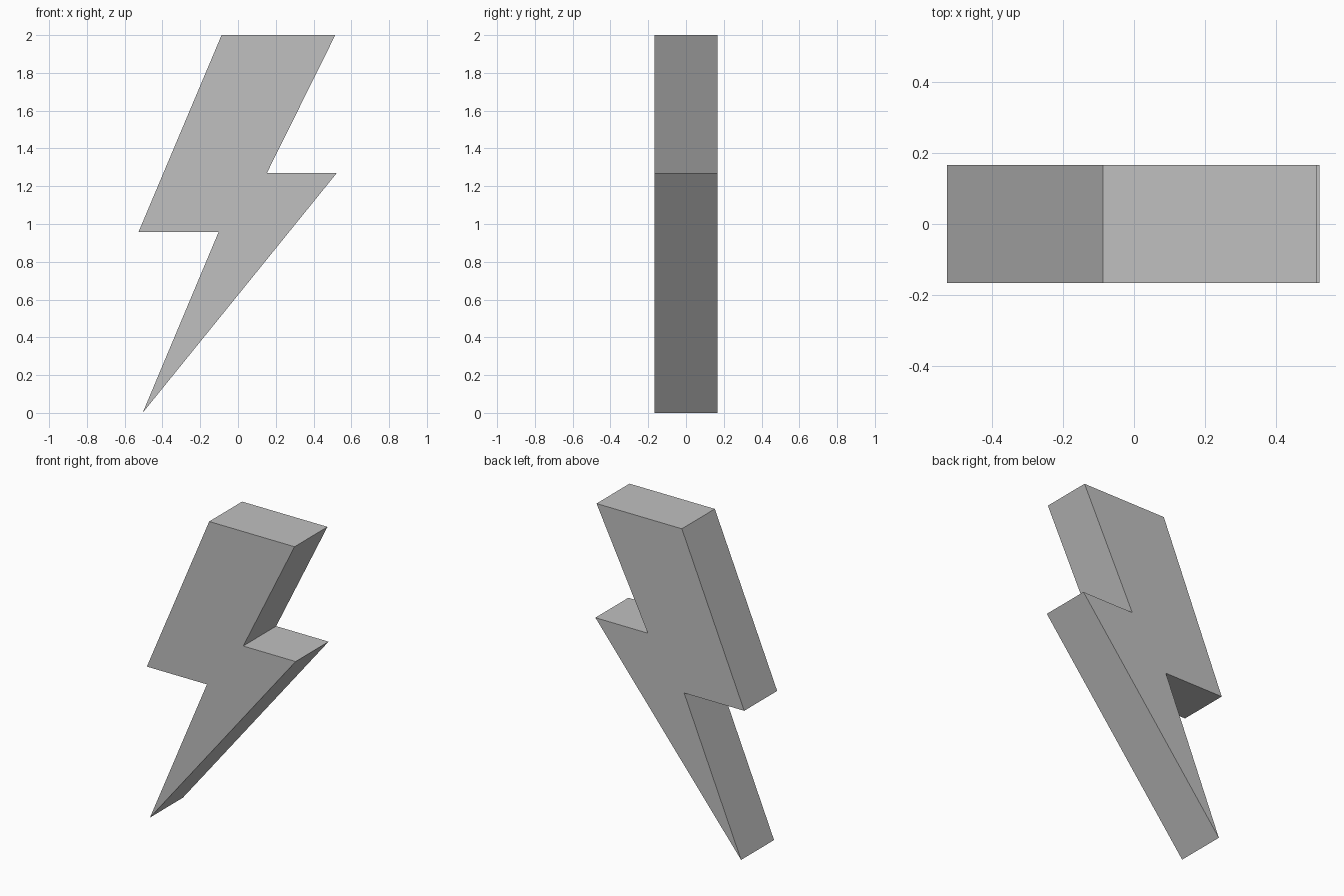
import bpy
import bmesh

cube = bpy.data.objects.get("Cube")
if cube:
    bpy.data.objects.remove(cube, do_unlink=True)

# Single flat colour
grey = bpy.data.materials.new("light_grey")
grey.use_nodes = True
colour = (0.53, 0.53, 0.53, 1)
grey.diffuse_color = colour
grey.node_tree.nodes["Principled BSDF"].inputs["Base Color"].default_value = colour

# Outline of the bolt in x and z, from the lower tip
OUTLINE = [(-0.505, 0), (0.523, 1.27), (0.153, 1.27), (0.515, 2),
           (-0.087, 2), (-0.527, 0.957), (-0.103, 0.957)]
DEPTH = 0.332


def extruded_profile(name, outline, depth, material):
    """Extrude an x-z outline along y, centred on y = 0."""
    bm = bmesh.new()
    front = bm.faces.new([bm.verts.new((x, -depth / 2, z)) for x, z in outline])
    extruded = bmesh.ops.extrude_face_region(bm, geom=[front], use_keep_orig=True)
    back = [v for v in extruded["geom"] if isinstance(v, bmesh.types.BMVert)]
    bmesh.ops.translate(bm, verts=back, vec=(0, depth, 0))
    bmesh.ops.recalc_face_normals(bm, faces=bm.faces)
    mesh = bpy.data.meshes.new(name)
    bm.to_mesh(mesh)
    bm.free()
    mesh.materials.append(material)
    obj = bpy.data.objects.new(name, mesh)
    bpy.context.collection.objects.link(obj)
    return obj


extruded_profile("lightning_bolt", OUTLINE, DEPTH, grey)
